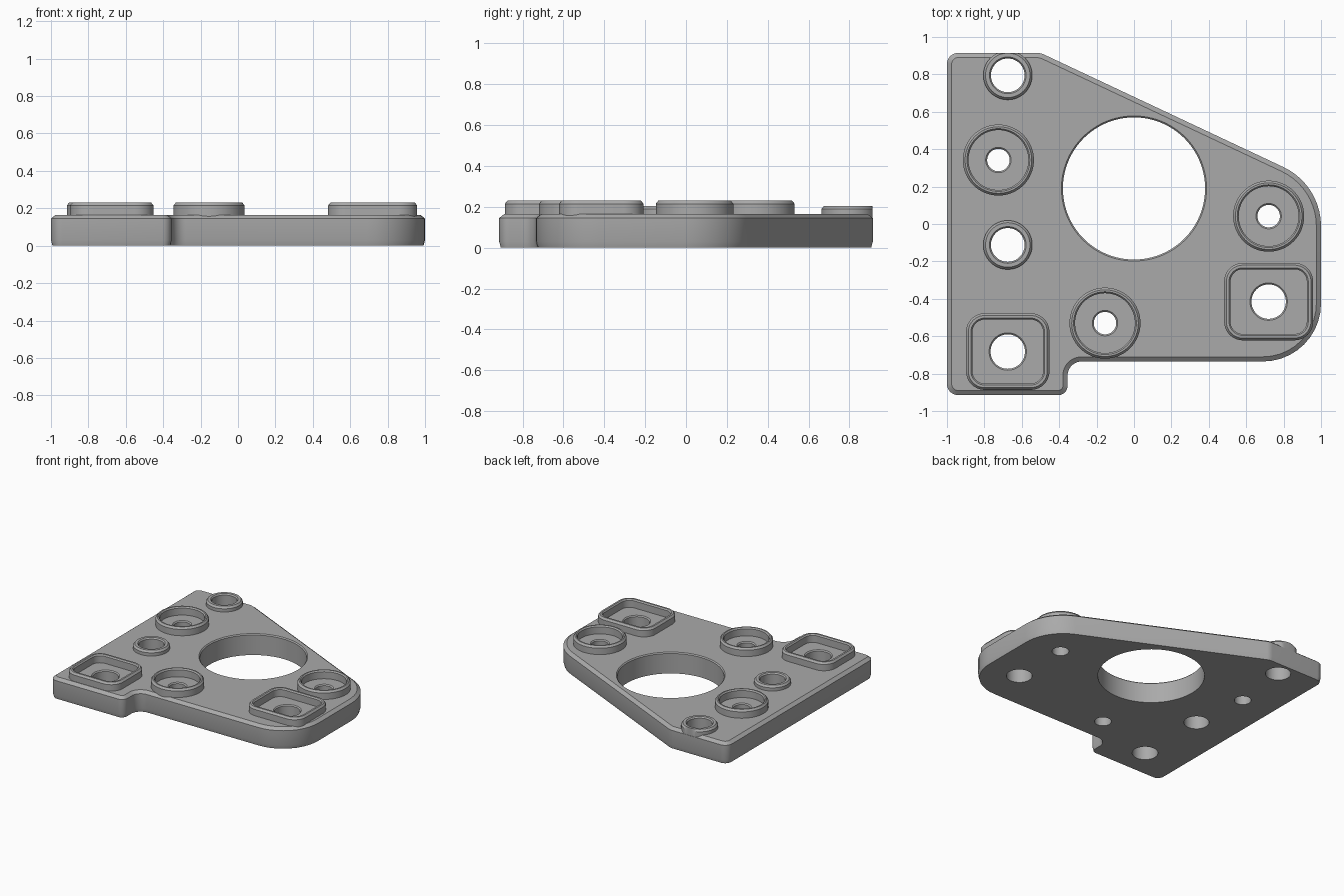
import bpy, bmesh, math
from mathutils import Vector

cube = bpy.data.objects.get("Cube")
if cube:
    bpy.data.objects.remove(cube, do_unlink=True)

grey = bpy.data.materials.new("plain grey")
grey.use_nodes = True
grey.diffuse_color = (0.4, 0.4, 0.4, 1)
grey.node_tree.nodes["Principled BSDF"].inputs["Base Color"].default_value = (0.4, 0.4, 0.4, 1)

TOP = 0.165      # top of the plate
EMBED = 0.12     # bosses reach down to here inside the plate
BACK = 0.914     # bosses are trimmed flush with the back edge


def circle(cx, cy, r, n=64):
    return [(cx + r * math.cos(math.tau * i / n), cy + r * math.sin(math.tau * i / n)) for i in range(n)]


def rounded(corners, inset=0.0, steps=10):
    """Counter-clockwise polygon of (x, y, radius), offset inward, with rounded corners."""
    out = []
    n = len(corners)
    for i in range(n):
        p = Vector(corners[i][:2])
        a = (p - Vector(corners[i - 1][:2])).normalized()
        b = (Vector(corners[(i + 1) % n][:2]) - p).normalized()
        turn = math.atan2(a.x * b.y - a.y * b.x, a.dot(b))
        side = 1 if turn > 0 else -1
        na, nb = Vector((-a.y, a.x)), Vector((-b.y, b.x))
        miter = (na + nb) / (1 + na.dot(nb))
        r = max(corners[i][2] - side * inset, 0.004)
        centre = p + miter * (inset + side * r)
        start = math.atan2(-side * na.y, -side * na.x)
        for k in range(steps + 1):
            t = start + turn * k / steps
            out.append((centre.x + r * math.cos(t), centre.y + r * math.sin(t)))
    return out


def loft(bm, levels, closed=False):
    """Skin a stack of (outline, z); closed joins last to first, otherwise both ends are capped."""
    rings = [[bm.verts.new((x, min(y, BACK) if closed else y, z)) for x, y in pts] for pts, z in levels]
    pairs = list(zip(rings, rings[1:]))
    if closed:
        pairs.append((rings[-1], rings[0]))
    else:
        bm.faces.new(list(reversed(rings[0])))
        bm.faces.new(rings[-1])
    for lo, hi in pairs:
        for i in range(len(lo)):
            j = (i + 1) % len(lo)
            bm.faces.new((lo[i], lo[j], hi[j], hi[i]))


def finish(bm, name):
    bmesh.ops.recalc_face_normals(bm, faces=bm.faces)
    mesh = bpy.data.meshes.new(name)
    bm.to_mesh(mesh)
    bm.free()
    mesh.materials.append(grey)
    ob = bpy.data.objects.new(name, mesh)
    bpy.context.collection.objects.link(ob)
    return ob


def smooth(ob):
    bpy.ops.object.select_all(action='DESELECT')
    ob.select_set(True)
    bpy.context.view_layer.objects.active = ob
    bpy.ops.object.shade_smooth_by_angle(angle=math.radians(25))


def boss(name, outline, height, wall):
    """Raised rim with chamfered outer and inner top edges; outline(inset) gives its shape."""
    bm = bmesh.new()
    loft(bm, [(outline(0), EMBED), (outline(0), height - 0.015), (outline(0.012), height),
              (outline(wall - 0.008), height), (outline(wall), height - 0.01),
              (outline(wall), TOP)], closed=True)
    smooth(finish(bm, name))


# Plate outline: x, y, corner radius
corners = [(-1, -0.915, 0.06), (-0.355, -0.915, 0.05), (-0.355, -0.735, 0.075), (1, -0.735, 0.31),
           (1, 0.21, 0.35), (-0.5, 0.915, 0.1), (-1, 0.915, 0.06)]
bm = bmesh.new()
loft(bm, [(rounded(corners, 0.008), 0), (rounded(corners), 0.03),
          (rounded(corners), TOP - 0.02), (rounded(corners, 0.025), TOP)])
plate = finish(bm, "base_plate")

# Boss positions
round_cups = [(-0.725, 0.342), (0.72, 0.042), (-0.155, -0.53)]
tubes = [(-0.675, 0.795), (-0.675, -0.112)]
square_cups = [(-0.675, -0.682, 0.223, 0.205), (0.72, -0.415, 0.238, 0.207)]

# Through holes: x, y, radius, rim chamfer
holes = [(0, 0.19, 0.38, 0.008)]
holes += [(x, y, 0.06, 0.008) for x, y in round_cups]
holes += [(x, y, 0.09, 0) for x, y in tubes]
holes += [(x, y, 0.092, 0.008) for x, y, _, _ in square_cups]
bm = bmesh.new()
for x, y, r, c in holes:
    n = 128 if r > 0.2 else 64
    levels = [(circle(x, y, r, n), -0.1)]
    if c:
        levels += [(circle(x, y, r, n), TOP - c), (circle(x, y, r + c, n), TOP)]
    loft(bm, levels + [(circle(x, y, r + c, n), 0.3)])
cutter = finish(bm, "hole_cutter")
cutter.hide_render = True

cut = plate.modifiers.new("holes", 'BOOLEAN')
cut.operation = 'DIFFERENCE'
cut.solver = 'EXACT'
cut.object = cutter
bpy.context.view_layer.objects.active = plate
bpy.ops.object.modifier_apply(modifier=cut.name)
bpy.data.objects.remove(cutter, do_unlink=True)
smooth(plate)

# Raised rims around the holes
for i, (x, y) in enumerate(round_cups):
    boss(f"round_cup_{i + 1}", lambda d: circle(x, y, 0.19 - d), 0.23, 0.03)
for i, (x, y) in enumerate(tubes):
    boss(f"hole_collar_{i + 1}", lambda d: circle(x, y, 0.131 - d), 0.205, 0.041)
for i, (x, y, w, h) in enumerate(square_cups):
    box = [(x - w, y - h, 0.1), (x + w, y - h, 0.1), (x + w, y + h, 0.1), (x - w, y + h, 0.1)]
    boss(f"square_cup_{i + 1}", lambda d: rounded(box, d), 0.23, 0.034)
